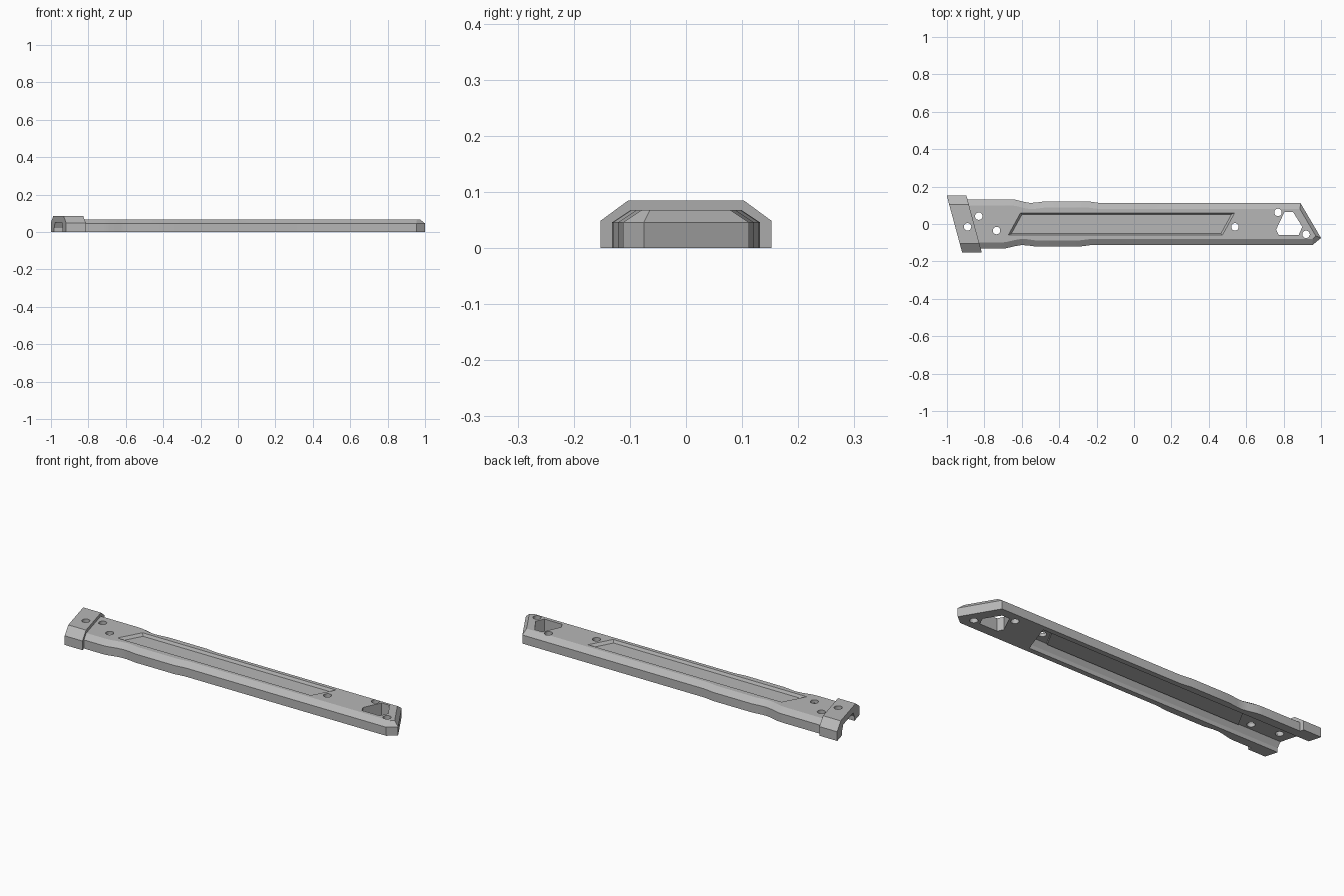
import bpy
import bmesh
import math

cube = bpy.data.objects.get("Cube")
if cube:
    bpy.data.objects.remove(cube, do_unlink=True)

gray = bpy.data.materials.new("plain_gray")
gray.use_nodes = True
gray.diffuse_color = (0.47, 0.47, 0.47, 1)
gray.node_tree.nodes["Principled BSDF"].inputs["Base Color"].default_value = gray.diffuse_color


def loft(name, *rings):
    """Closed solid through rings that have equal numbers of points."""
    bm = bmesh.new()
    loops = [[bm.verts.new(p) for p in ring] for ring in rings]
    bm.faces.new(loops[0])
    bm.faces.new(loops[-1])
    count = len(loops[0])
    for a, b in zip(loops, loops[1:]):
        for i in range(count):
            j = (i + 1) % count
            bm.faces.new((a[i], a[j], b[j], b[i]))
    bmesh.ops.recalc_face_normals(bm, faces=bm.faces)
    mesh = bpy.data.meshes.new(name)
    bm.to_mesh(mesh)
    bm.free()
    mesh.materials.append(gray)
    obj = bpy.data.objects.new(name, mesh)
    bpy.context.collection.objects.link(obj)
    return obj


def level(outline, z):
    return [(x, y, z) for x, y in outline]


def across(profile, start, slope):
    """Cross-section in y and z, placed on a slanted line across the body."""
    return [(start + slope * y, y, z) for y, z in profile]


def slanted(x0, x1, half, slope):
    return [(x + slope * y, y) for x, y in
            ((x0, half), (x1, half), (x1, -half), (x0, -half))]


def mirrored(half):
    return half + [(-y, z) for y, z in reversed(half)]


def cut(obj, cutters):
    for cutter in cutters:
        cutter.hide_render = True
        mod = obj.modifiers.new("cut", "BOOLEAN")
        mod.operation = "DIFFERENCE"
        mod.solver = "EXACT"
        mod.object = cutter
    graph = bpy.context.evaluated_depsgraph_get()
    mesh = bpy.data.meshes.new_from_object(obj.evaluated_get(graph))
    obj.modifiers.clear()
    obj.data = mesh


END_SLOPE = -0.27
PANEL_SLOPE = 0.55

# Handle body: waisted sides, chamfered top and an angled tip
waist = [(-0.69, 0.132), (-0.66, 0.130), (-0.61, 0.118), (-0.58, 0.113),
         (-0.55, 0.114), (-0.50, 0.121), (-0.27, 0.121), (-0.21, 0.113)]
back = [(-0.935, 0.132)] + [(x + 0.2 * y, y) for x, y in waist]
front = [(x - 0.2 * y, -y) for x, y in reversed(waist)] + [(-0.865, -0.132)]
side = back + [(0.89, 0.112), (1.0, -0.075), (0.955, -0.112)] + front
INSET = 0.033
top = ([(x, y - INSET) for x, y in back]
       + [(0.888, 0.079), (0.972, -0.064), (0.956, -0.079)]
       + [(x, y + INSET) for x, y in front])
body = loft("handle_body", level(side, 0), level(side, 0.046), level(top, 0.068))

# End collar: chamfered band on a slant
band = mirrored([(0.152, 0), (0.152, 0.049), (0.103, 0.085)])
collar = loft("end_collar", across(band, -0.96, END_SLOPE),
              across(band, -0.855, END_SLOPE))

# Hollow underside, shallow panel recess and tip opening
hollow = mirrored([(0.085, -0.02), (0.085, 0.022), (0.068, 0.05)])
channel = loft("channel_cutter", across(hollow, -1.2, 0), across(hollow, 0.59, 0.35))
recess = loft("recess_cutter",
              level(slanted(-0.627, 0.493, 0.052, PANEL_SLOPE), 0.054),
              level(slanted(-0.640, 0.506, 0.060, PANEL_SLOPE), 0.0685))
opening = [(0.805, 0.065), (0.85, 0.065), (0.9, -0.015),
           (0.88, -0.06), (0.775, -0.06), (0.76, -0.03)]
window = loft("window_cutter", level(opening, -0.1), level(opening, 0.2))

# Round screw holes
holes = []
for cx, cy in [(-0.89, -0.015), (-0.83, 0.042), (-0.735, -0.035),
               (0.54, -0.015), (0.77, 0.062), (0.92, -0.055)]:
    circle = [(cx + 0.02 * math.cos(math.tau * i / 24),
               cy + 0.02 * math.sin(math.tau * i / 24)) for i in range(24)]
    holes.append(loft("hole_cutter", level(circle, -0.1), level(circle, 0.2)))

cut(body, [channel, recess, window] + holes)
cut(collar, [channel, holes[0]])
for helper in [channel, recess, window] + holes:
    bpy.data.objects.remove(helper, do_unlink=True)

# Backing under the recessed panel
loft("panel_backing",
     level(slanted(-0.645, 0.508, 0.055, PANEL_SLOPE), 0.036),
     level(slanted(-0.645, 0.508, 0.055, PANEL_SLOPE), 0.053))

# Crisp chamfers, soft waist
for obj in (body, collar):
    bpy.ops.object.select_all(action="DESELECT")
    obj.select_set(True)
    bpy.context.view_layer.objects.active = obj
    bpy.ops.object.shade_smooth_by_angle(angle=math.radians(20))
